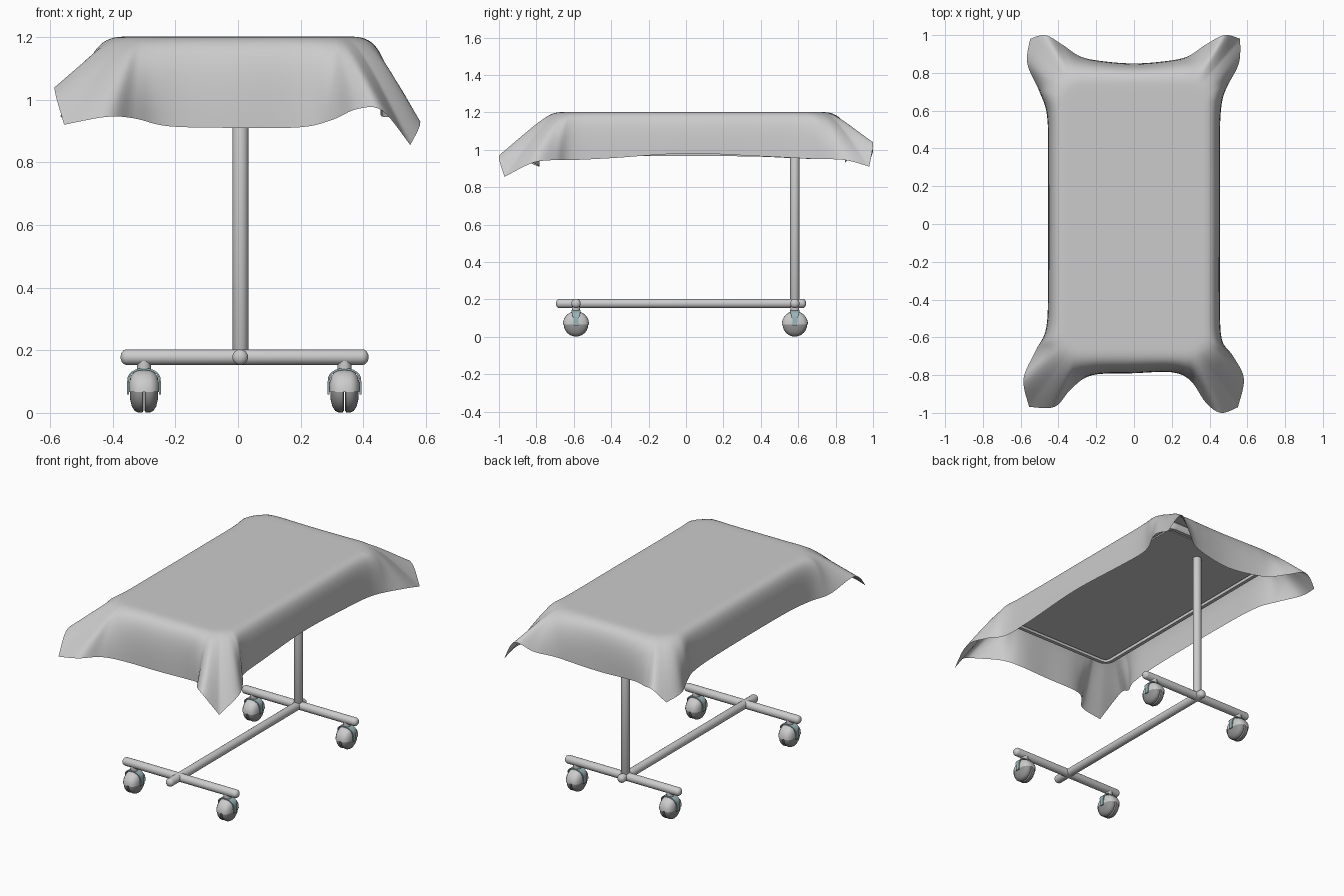
import bpy, bmesh, math
from mathutils import Vector, Matrix

if "Cube" in bpy.data.objects:
    bpy.data.objects.remove(bpy.data.objects["Cube"])


def finish(name, bm, mat=None, angle=40, recalc=True):
    if recalc:
        bmesh.ops.recalc_face_normals(bm, faces=bm.faces)
    me = bpy.data.meshes.new(name)
    bm.to_mesh(me)
    bm.free()
    ob = bpy.data.objects.new(name, me)
    bpy.context.collection.objects.link(ob)
    if mat:
        me.materials.append(mat)
    bpy.ops.object.select_all(action='DESELECT')
    ob.select_set(True)
    bpy.context.view_layer.objects.active = ob
    bpy.ops.object.shade_smooth_by_angle(angle=math.radians(angle))
    return ob


def spin(bm, pts, axis, steps, angle=2 * math.pi):
    vs = [bm.verts.new(p) for p in pts]
    es = [bm.edges.new(p) for p in zip(vs, vs[1:])]
    bmesh.ops.spin(bm, geom=vs + es, cent=(0, 0, 0), axis=axis, angle=angle, steps=steps)
    bmesh.ops.remove_doubles(bm, verts=bm.verts, dist=1e-5)


def tube(name, a, b, r=0.025, cap=0.8):
    """Round tube with domed end caps."""
    a, b = Vector(a), Vector(b)
    length = (b - a).length
    bm = bmesh.new()
    prof = [(r * math.sin(i * math.pi / 10), r * cap * (1 - math.cos(i * math.pi / 10))) for i in range(6)]
    prof += [(x, length - z) for x, z in reversed(prof)]
    spin(bm, [(x, 0, z) for x, z in prof], (0, 0, 1), 24)
    bm.transform(Matrix.Translation(a) @ (b - a).to_track_quat('Z', 'Y').to_matrix().to_4x4())
    return finish(name, bm)


def loft(bm, rings):
    """Quads between closed rings of equal length."""
    vr = [[bm.verts.new(p) for p in ring] for ring in rings]
    for r0, r1 in zip(vr, vr[1:]):
        for i in range(len(r0)):
            j = (i + 1) % len(r0)
            bm.faces.new((r0[i], r1[i], r1[j], r0[j]))
    return vr


# Draped cloth: hem control points, counter-clockwise from the front middle
HEM = [(0, -.79, .91), (.2, -.785, .912), (.3, -.83, .935), (.38, -.945, .97), (.46, -1, .965),
       (.55, -.97, .855), (.582, -.82, .93), (.525, -.70, .945), (.465, -.61, .945), (.455, -.4, .955),
       (.455, 0, .98), (.455, .4, .965), (.46, .6, .955), (.485, .71, .95), (.555, .85, .945),
       (.562, .98, .91), (.48, 1, 1.04), (.38, .95, .99), (.28, .885, .96), (.15, .86, .94),
       (0, .85, .93), (-.15, .86, .94), (-.28, .885, .955), (-.38, .95, .98), (-.47, 1, 1.0),
       (-.55, .98, .935), (-.565, .85, .95), (-.50, .70, .95), (-.46, .57, .955), (-.455, .3, .965),
       (-.455, -.3, .965), (-.465, -.55, .955), (-.52, -.67, .97), (-.585, -.82, 1.04),
       (-.555, -.968, .92), (-.42, -.968, .945), (-.33, -.87, .94), (-.22, -.80, .915)]
TIPS = (5, 15, 25, 34)   # sharp cloth corners


def smooth_loop(src, n):
    pts = []
    for i, p in enumerate(src):
        pts += [Vector(p)] * (2 if i in TIPS else 1)
    out = []
    for i in range(len(pts)):
        a, b, c, d = (pts[(i + k) % len(pts)] for k in (-1, 0, 1, 2))
        if (b - c).length < 1e-6:
            continue
        for s in range(n):
            t = s / n
            out.append(0.5 * (2 * b + (c - a) * t + (2 * a - 5 * b + 4 * c - d) * t * t
                              + (3 * b - a - 3 * c + d) * t ** 3))
    return out


hem = smooth_loop(HEM, 6)
TOP = 1.205
rim, bend1, bend2 = [], [], []
for h in hem:
    q = Vector((max(-.27, min(.27, h.x)), max(-.57, min(.64, h.y)), TOP))
    out = Vector((h.x - q.x, h.y - q.y, 0)).normalized()
    r = q + out * 0.10
    d = math.hypot(h.x - r.x, h.y - r.y)
    rim.append(r - Vector((0, 0, .004)))
    bend1.append(r + out * min(d * .75, .08) - Vector((0, 0, .008)))
    bend2.append(r + out * min(d * .97, .13) - Vector((0, 0, .05)))

mid = Vector((0, .035, TOP - .003))
rings = [[mid + (r - mid) * s for r in rim] for s in (.3, .6, .85, .95)]
for k in range(17):
    t = k / 16
    u = 1 - t
    rings.append([r * u ** 3 + c * (3 * u * u * t) + e * (3 * u * t * t) + h * t ** 3
                  for r, c, e, h in zip(rim, bend1, bend2, hem)])
bm = bmesh.new()
first = loft(bm, rings)[0]
c = bm.verts.new(mid)
for i in range(len(first)):
    bm.faces.new((c, first[i], first[(i + 1) % len(first)]))
bmesh.ops.recalc_face_normals(bm, faces=bm.faces)
bm.normal_update()
if c.normal.z < 0:
    bmesh.ops.reverse_faces(bm, faces=bm.faces)
finish("draped_cloth", bm, angle=80, recalc=False)


# Tray under the cloth, with a grooved underside
def round_rect(inset, z, r=0.07):
    pts = []
    x, y = .395 - r, .745 - r
    rr = max(r - inset, .01)
    k = inset - (r - rr)
    for n, (sx, sy) in enumerate(((1, 1), (-1, 1), (-1, -1), (1, -1))):
        for i in range(7):
            a = (n + i / 6) * math.pi / 2
            pts.append((sx * (x - k) + rr * math.cos(a), .03 + sy * (y - k) + rr * math.sin(a), z))
    return pts


bm = bmesh.new()
vr = loft(bm, [round_rect(i, z) for i, z in ((.03, 1.17), (0, 1.14), (0, 1.11), (.008, 1.10),
                                             (.03, 1.10), (.03, 1.12), (.045, 1.12), (.045, 1.105))])
bm.faces.new(vr[0])
bm.faces.new(vr[-1])
finish("tray", bm)

# Stand tubes
tube("base_spine", (.007, -.696, .178), (.007, .643, .178))
tube("front_crossbar", (-.375, -.588, .178), (.417, -.588, .178))
tube("back_crossbar", (-.375, .582, .178), (.417, .582, .178))
tube("column", (.008, .582, .17), (.008, .582, 1.112), cap=.3)

# Casters
teal = bpy.data.materials.new("fork_paint")
teal.diffuse_color = (.32, .46, .48, 1)
teal.use_nodes = True
teal.node_tree.nodes["Principled BSDF"].inputs["Base Color"].default_value = teal.diffuse_color
dark = bpy.data.materials.new("wheel_rubber")
dark.diffuse_color = (.3, .3, .3, 1)
dark.use_nodes = True
dark.node_tree.nodes["Principled BSDF"].inputs["Base Color"].default_value = dark.diffuse_color
WHEEL = [(.001, 0), (.001, .058), (.005, .065), (.018, .066), (.03, .060), (.039, .046), (.044, .025), (.045, 0)]
HOOD = [(.049, 0), (.048, .028), (.043, .049), (.032, .063), (.019, .069), (0, .07)]


def caster(name, x, y):
    place = Matrix.Translation((x, y, .067))
    # twin wheels
    bm = bmesh.new()
    for s in (-1, 1):
        spin(bm, [(s * px, pr, 0) for px, pr in WHEEL], (1, 0, 0), 24)
    bm.transform(place)
    finish(name + "_wheels", bm, dark)
    # half-dome hood over the wheels
    bm = bmesh.new()
    pts = HOOD + [(-px, pr) for px, pr in reversed(HOOD[:-1])]
    spin(bm, [(px, pr, 0) for px, pr in pts], (1, 0, 0), 16, math.pi)
    bm.transform(place)
    finish(name + "_hood", bm)
    # tapered U-shaped fork strap
    bm = bmesh.new()
    path = [(-.054, -.008, .012)]
    for i in range(13):
        a = math.pi * (1 - i / 12)
        path.append((.054 * math.cos(a), .03 + .046 * max(math.sin(a), 0) ** .75,
                     .014 + .011 * max(math.sin(a), 0) ** .5))
    path.append((.054, -.008, .012))
    rows = []
    for px, pz, w in path:
        n = Vector((px, 0, max(pz - .03, 0))).normalized() * .006
        rows.append([bm.verts.new(Vector((px, sy * w, pz)) - n * k)
                     for sy, k in ((-1, 0), (1, 0), (1, 1), (-1, 1))])
    for r0, r1 in zip(rows, rows[1:]):
        for i in range(4):
            j = (i + 1) % 4
            bm.faces.new((r0[i], r0[j], r1[j], r1[i]))
    bm.faces.new(rows[0])
    bm.faces.new(rows[-1])
    bm.transform(place)
    finish(name + "_fork", bm, teal)
    # stem
    tube(name + "_stem", (x, y, .138), (x, y, .17), .022, .1)


for side, x in (("left", -.30), ("right", .34)):
    for end, y in (("front", -.588), ("back", .582)):
        caster(f"{end}_{side}_caster", x, y)
